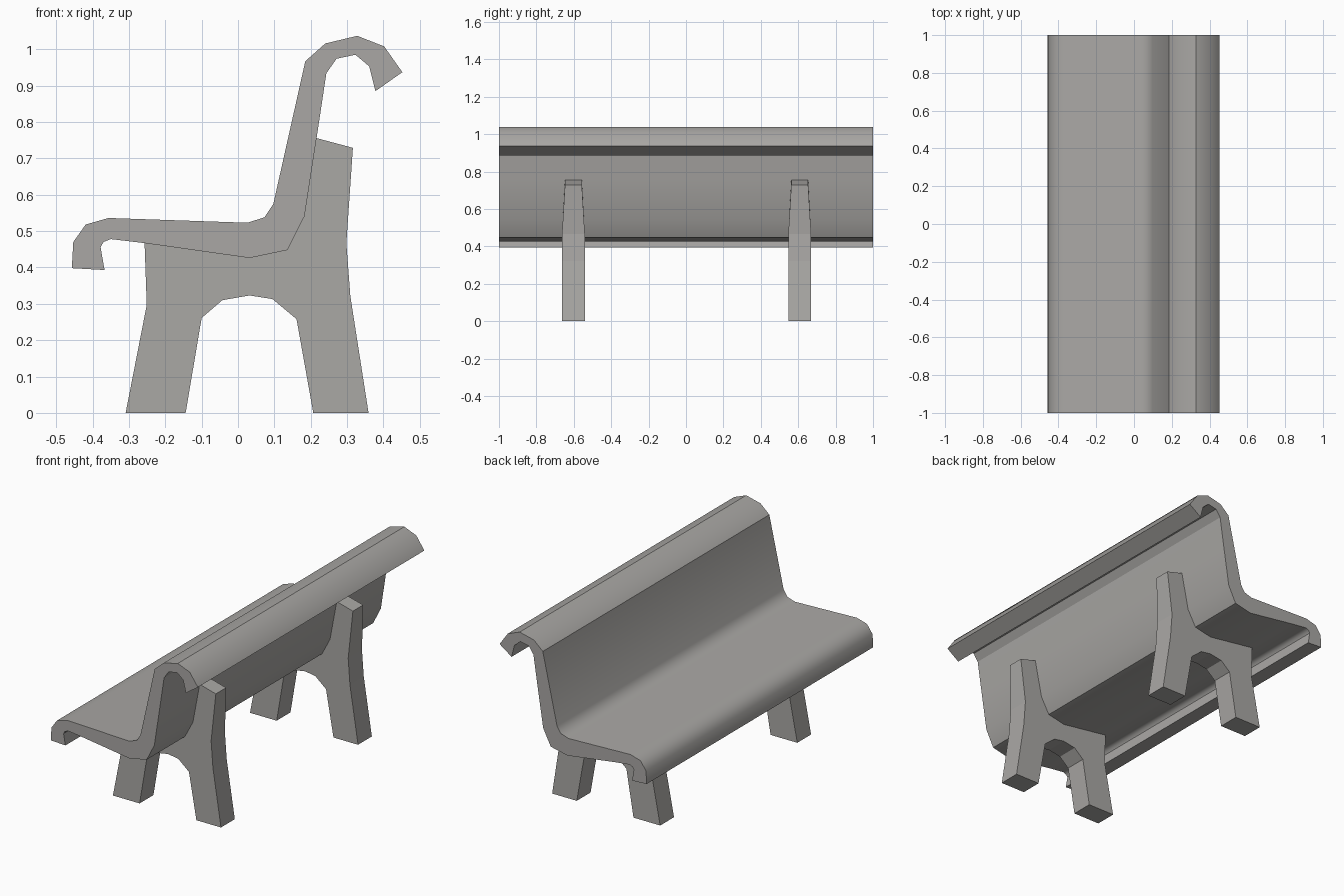
import bpy, bmesh, math

if "Cube" in bpy.data.objects:
    bpy.data.objects.remove(bpy.data.objects["Cube"])

mat = bpy.data.materials.new("warm grey concrete")
mat.diffuse_color = (0.40, 0.39, 0.375, 1)
mat.use_nodes = True
mat.node_tree.nodes["Principled BSDF"].inputs["Base Color"].default_value = mat.diffuse_color


def extrude_profile(name, pts, y_center, half_width, sharp=None):
    """Extrude an (x, z) profile along y; half_width is a function of z."""
    bm = bmesh.new()
    front = [bm.verts.new((x, y_center - half_width(z), z)) for x, z in pts]
    back = [bm.verts.new((x, y_center + half_width(z), z)) for x, z in pts]
    n = len(pts)
    bm.faces.new(front)
    bm.faces.new(back[::-1])
    for i in range(n):
        j = (i + 1) % n
        f = bm.faces.new((front[i], back[i], back[j], front[j]))
        f.smooth = sharp is not None
    bm.edges.ensure_lookup_table()
    if sharp is not None:
        for i in range(n):
            j = (i + 1) % n
            for a, b in ((front[i], front[j]), (back[i], back[j])):
                bm.edges.get((a, b)).smooth = False
            if i in sharp:
                bm.edges.get((front[i], back[i])).smooth = False
    bmesh.ops.recalc_face_normals(bm, faces=bm.faces)
    mesh = bpy.data.meshes.new(name)
    bm.to_mesh(mesh)
    bm.free()
    mesh.materials.append(mat)
    obj = bpy.data.objects.new(name, mesh)
    bpy.context.collection.objects.link(obj)
    return obj


# Seat and backrest: one continuous slab with a hooked front lip and top rail
seat = [
    (-0.457, 0.398), (-0.453, 0.470), (-0.419, 0.518), (-0.356, 0.536),
    (0.026, 0.523), (0.073, 0.538), (0.097, 0.574), (0.185, 0.967),
    (0.240, 1.016), (0.328, 1.037), (0.402, 1.008), (0.452, 0.937),
    (0.378, 0.885), (0.361, 0.953), (0.323, 0.985), (0.271, 0.974),
    (0.243, 0.934), (0.216, 0.755), (0.183, 0.541), (0.136, 0.448),
    (0.032, 0.426), (-0.257, 0.467), (-0.350, 0.478), (-0.370, 0.470),
    (-0.378, 0.456), (-0.367, 0.393),
]
extrude_profile("seat_and_backrest", seat, 0, lambda z: 1.0,
                sharp={0, 7, 9, 11, 12, 13, 14, 15, 16, 19, 24, 25})

# Legs: arched supports that follow the underside and taper up the backrest
leg = [
    (-0.309, 0), (-0.251, 0.297), (-0.257, 0.468), (0.032, 0.428),
    (0.135, 0.450), (0.182, 0.542), (0.215, 0.756), (0.316, 0.729),
    (0.298, 0.467), (0.309, 0.321), (0.359, 0), (0.207, 0),
    (0.161, 0.258), (0.095, 0.313), (0.032, 0.323), (-0.043, 0.310),
    (-0.100, 0.261), (-0.144, 0),
]


def leg_half_width(z):
    return 0.061 - 0.016 * min(1, max(0, (z - 0.47) / 0.26))


for side, y in (("left", -0.602), ("right", 0.608)):
    extrude_profile(side + "_leg_support", leg, y, leg_half_width)
